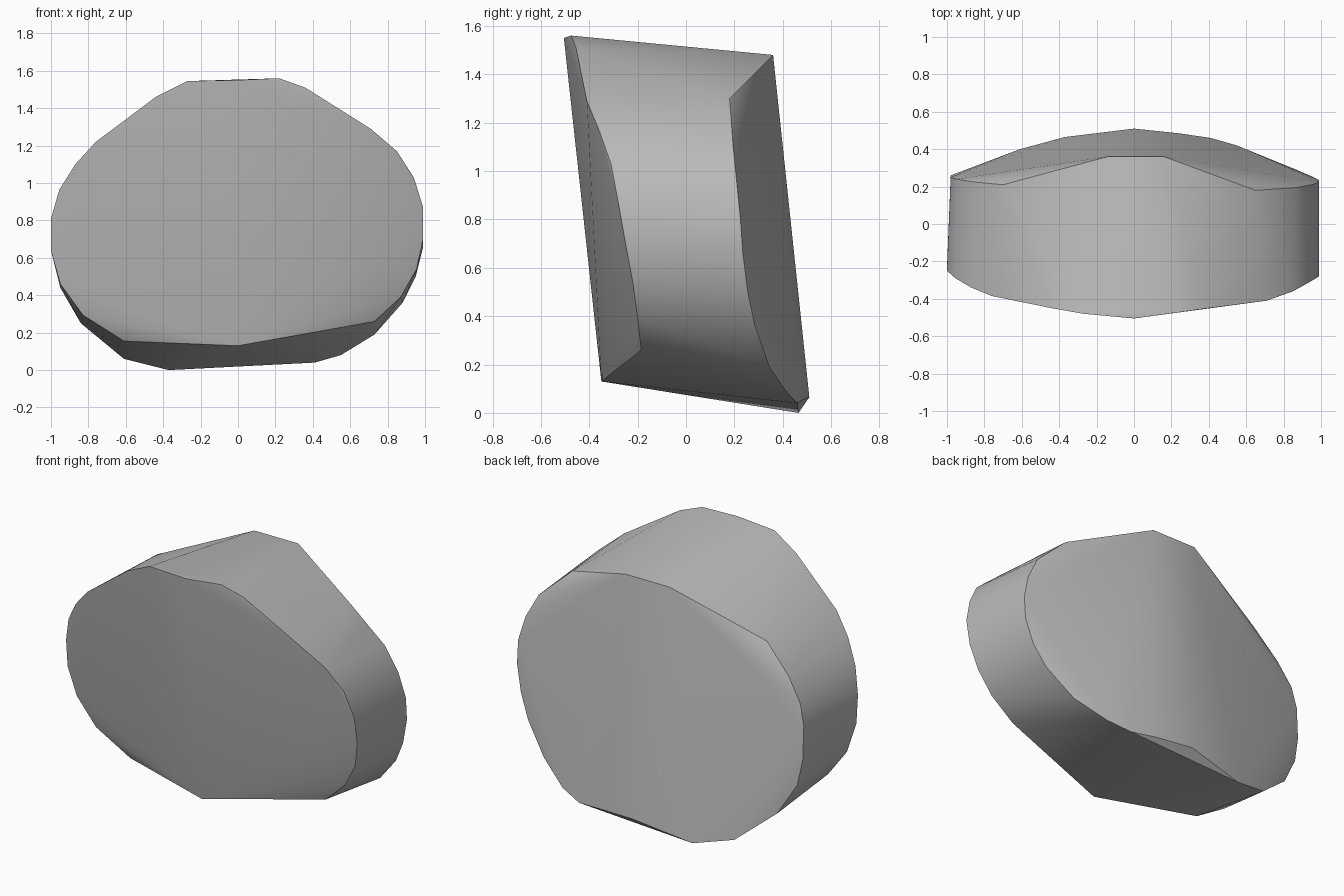
import bpy
import bmesh
import math

# Remove the default object only
default_object = bpy.data.objects.get("Cube")
if default_object:
    bpy.data.objects.remove(default_object, do_unlink=True)


def make_material(name, colour):
    """One flat colour for both viewport and render."""
    material = bpy.data.materials.new(name)
    material.use_nodes = True
    material.diffuse_color = colour
    shader = next(node for node in material.node_tree.nodes
                  if node.type == "BSDF_PRINCIPLED")
    shader.inputs["Base Color"].default_value = colour
    return material


def build_stone(name, rims, material):
    """Wrap a tight convex skin around the rims of a faceted stone."""
    mesh = bpy.data.meshes.new(name)
    stone = bpy.data.objects.new(name, mesh)
    bpy.context.collection.objects.link(stone)

    bm = bmesh.new()
    for rim in rims:
        for point in rim:
            bm.verts.new(point)
    hull = bmesh.ops.convex_hull(bm, input=bm.verts[:])
    leftovers = set(hull["geom_interior"] + hull["geom_unused"])
    loose = [item for item in leftovers if isinstance(item, bmesh.types.BMVert)]
    bmesh.ops.delete(bm, geom=loose, context="VERTS")
    bmesh.ops.recalc_face_normals(bm, faces=bm.faces[:])
    bm.to_mesh(mesh)
    bm.free()
    mesh.materials.append(material)

    # Soft facets with a crisp rim
    bpy.ops.object.select_all(action="DESELECT")
    stone.select_set(True)
    bpy.context.view_layer.objects.active = stone
    bpy.ops.object.shade_smooth_by_angle(angle=math.radians(30))
    return stone


# Front rim: low centre point, up the right side, over the top, down the left
front_rim = [
    (0, -.35, .13), (-.61, -.18, .155), (-.83, -.2, .295),
    (-.95, -.215, .46), (-1, -.235, .64), (-1, -.25, .81),
    (-.955, -.29, .965), (-.87, -.34, 1.1), (-.76, -.385, 1.22),
    (-.44, -.45, 1.46), (-.27, -.48, 1.545), (0, -.505, 1.55),
    (.22, -.475, 1.56), (.36, -.455, 1.51), (.71, -.41, 1.29),
    (.85, -.36, 1.17), (.94, -.31, 1.03), (.99, -.28, .87),
    (.99, -.25, .7), (.955, -.22, .54), (.87, -.2, .39),
    (.73, -.185, .26),
]

# Back rim: short top edge, down the left side, along the base, up the right
back_rim = [
    (-.14, .36, 1.48), (.16, .36, 1.48), (.65, .18, 1.3),
    (.74, .18, 1.22), (.87, .195, 1.1), (.95, .21, .95),
    (.99, .225, .8), (.99, .235, .66), (.95, .255, .5),
    (.88, .285, .36), (.73, .345, .19), (.55, .42, .08),
    (.41, .46, .04), (.24, .485, .055), (0, .51, .065),
    (-.37, .465, 0), (-.61, .4, .06), (-.84, .31, .25),
    (-.95, .27, .44), (-.98, .26, .6), (-.98, .25, .8),
    (-.95, .24, .93), (-.86, .225, 1.07), (-.7, .21, 1.24),
]

stone_grey = make_material("stone_grey", (0.5, 0.5, 0.5, 1))
build_stone("stone", (front_rim, back_rim), stone_grey)
